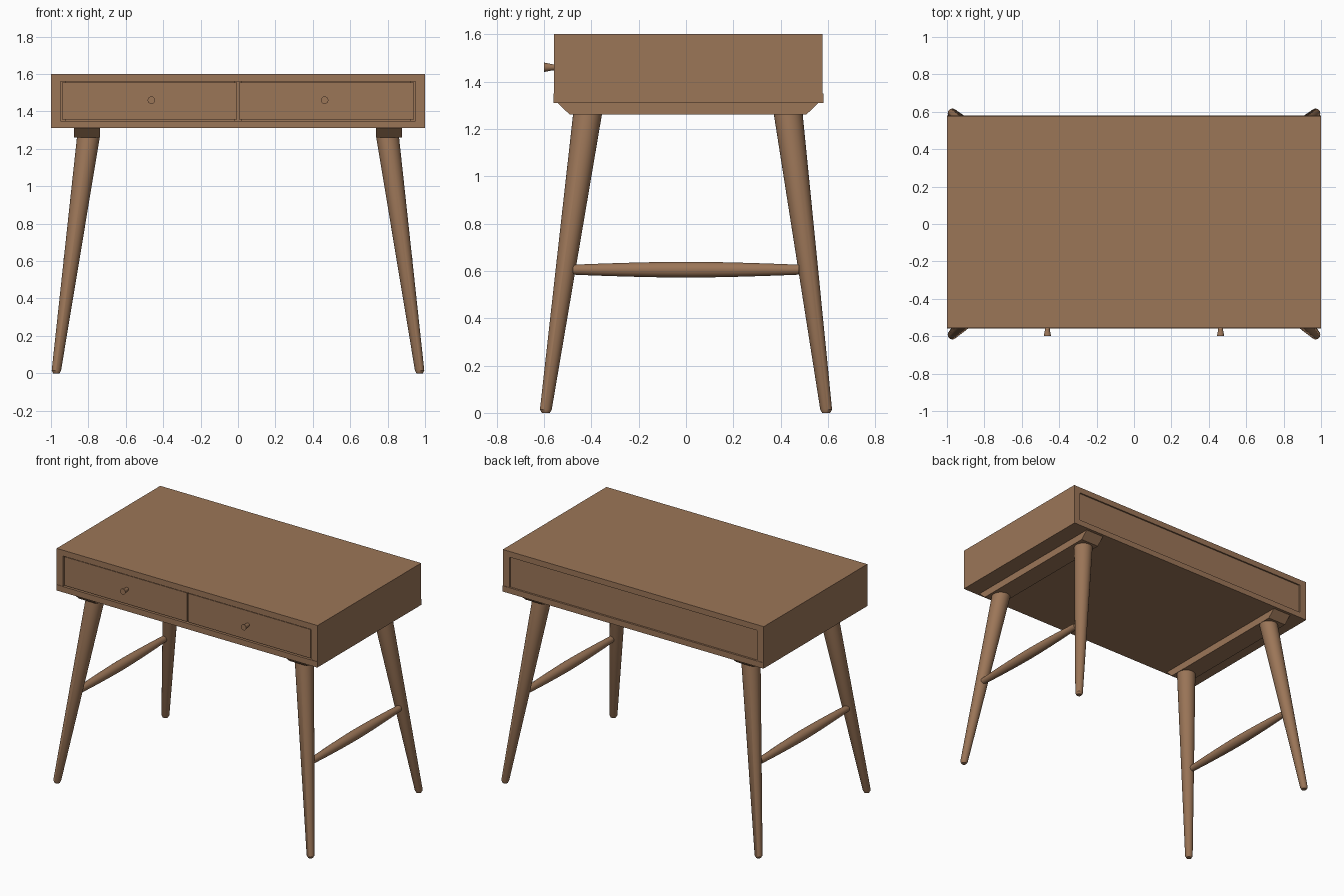
import bpy, bmesh, math
from mathutils import Vector

if "Cube" in bpy.data.objects:
    bpy.data.objects.remove(bpy.data.objects["Cube"])

wood = bpy.data.materials.new("walnut wood")
wood.diffuse_color = (0.33, 0.18, 0.097, 1)
wood.use_nodes = True
wood.node_tree.nodes["Principled BSDF"].inputs["Base Color"].default_value = wood.diffuse_color


def finish(bm, name, smooth=False):
    bmesh.ops.recalc_face_normals(bm, faces=bm.faces)
    me = bpy.data.meshes.new(name)
    bm.to_mesh(me)
    bm.free()
    ob = bpy.data.objects.new(name, me)
    bpy.context.collection.objects.link(ob)
    me.materials.append(wood)
    if smooth:
        bpy.ops.object.select_all(action='DESELECT')
        ob.select_set(True)
        bpy.context.view_layer.objects.active = ob
        bpy.ops.object.shade_smooth_by_angle(angle=math.radians(35))
    return ob


def box(name, x0, x1, y0, y1, z0, z1, inset=0.0):
    """Box; inset shortens the bottom face at both y ends."""
    bm = bmesh.new()
    bmesh.ops.create_cube(bm, size=1)
    for v in bm.verts:
        low = v.co.z < 0
        d = inset if low else 0
        v.co = (x1 if v.co.x > 0 else x0,
                y1 - d if v.co.y > 0 else y0 + d,
                z0 if low else z1)
    return finish(bm, name)


def loft(name, stations, u, w, sides=32):
    """Round bar through (centre, radius) stations, rings lie in plane u, w."""
    bm = bmesh.new()
    rings = []
    for c, r in stations:
        rings.append([bm.verts.new(Vector(c) + r * (math.cos(a) * Vector(u) + math.sin(a) * Vector(w)))
                      for a in (2 * math.pi * i / sides for i in range(sides))])
    for a, b in zip(rings, rings[1:]):
        for i in range(sides):
            j = (i + 1) % sides
            bm.faces.new((a[i], a[j], b[j], b[i]))
    bm.faces.new(rings[0])
    bm.faces.new(rings[-1])
    return finish(bm, name, True)


X, Y, Z = (1, 0, 0), (0, 1, 0), (0, 0, 1)
F, B = -0.557, 0.577   # front and back of the case

# Case: top, bottom, back, centre divider
box("top_board", -1, 1, F, B, 1.56, 1.60)
box("bottom_board", -1, 1, F - 0.003, B + 0.003, 1.31, 1.35)
box("back_panel", -0.95, 0.95, 0.54, B - 0.01, 1.35, 1.56)
box("centre_divider", -0.02, 0.02, -0.535, 0.54, 1.35, 1.56)

for s, side in ((-1, "left"), (1, "right")):
    def span(a, b):
        return sorted((s * a, s * b))

    # Side panel and drawer
    box(side + "_side_panel", *span(0.95, 1.0), F, B, 1.35, 1.56)
    box(side + "_drawer_runner", *span(0.92, 0.95), -0.535, 0.54, 1.35, 1.56)
    box(side + "_drawer_front", *span(0.005, 0.942), -0.552, -0.535, 1.356, 1.555)
    box(side + "_drawer_body", *span(0.02, 0.92), -0.535, 0.50, 1.356, 1.53)

    # Flared knob
    kx = s * 0.463
    loft(side + "_knob", [((kx, -0.548, 1.46), 0.012), ((kx, -0.565, 1.46), 0.013),
                          ((kx, -0.60, 1.46), 0.02)], X, Z, 24)

    # Bevelled leg rail under the case
    box(side + "_leg_rail", *span(0.738, 0.878), -0.543, 0.56, 1.26, 1.31, 0.052)

    # Splayed tapered legs
    for yb, yt, end in ((-0.592, -0.416, "front"), (0.592, 0.432, "back")):
        bx, tx = s * 0.971, s * 0.80
        loft(f"{side}_{end}_leg", [((bx, yb, 0), 0.017), ((bx, yb, 0.015), 0.025),
                                   ((tx, yt, 1.262), 0.061)], X, Y)

    # Stretcher, thicker in the middle
    L = 0.477
    pts = []
    for i in range(13):
        t = -1 + i / 6
        pts.append(((s * 0.90, t * L, 0.605), 0.021 + 0.0125 * (1 - abs(t) ** 1.6)))
    loft(side + "_stretcher", pts, X, Z, 24)
